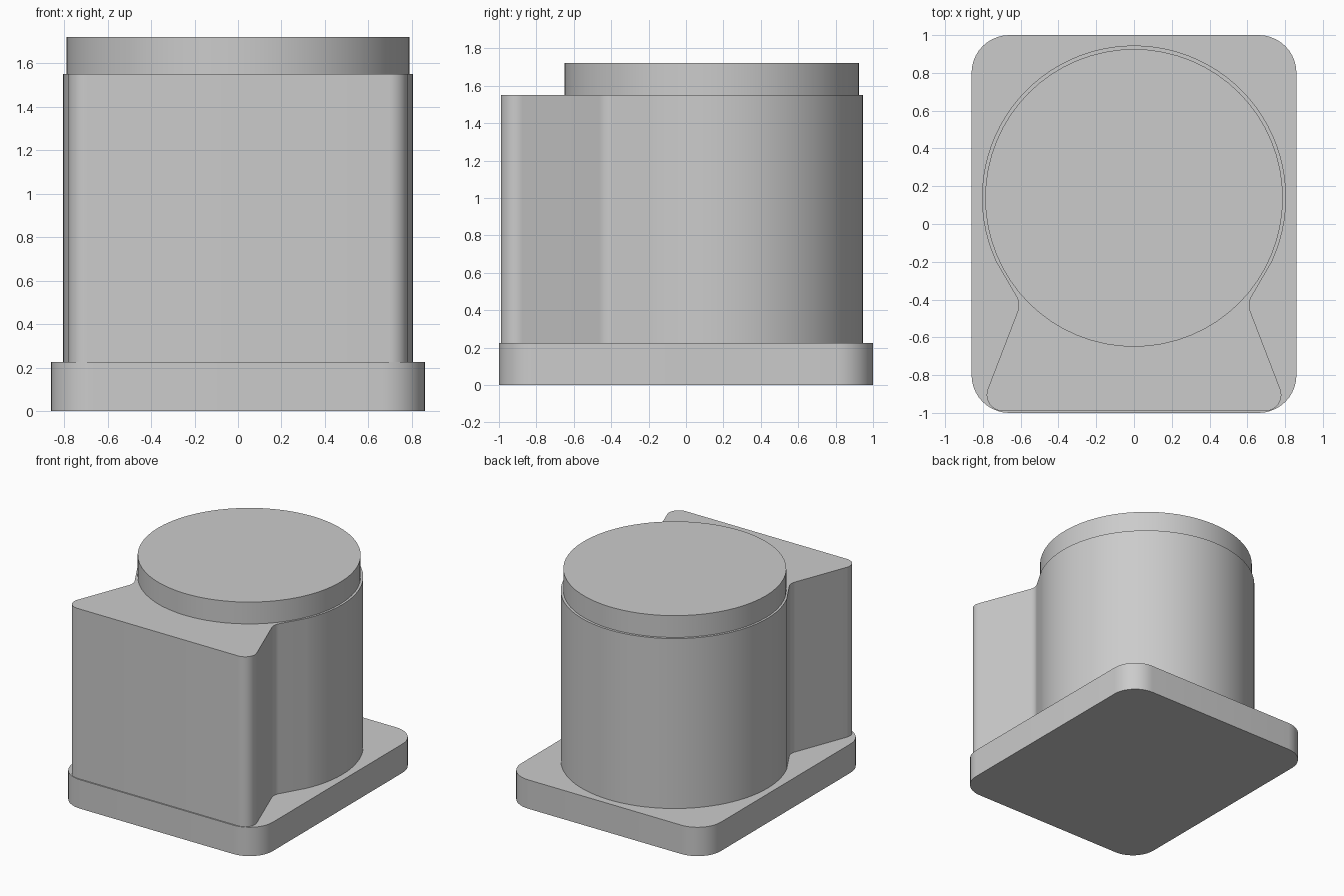
import bpy, bmesh
from math import radians, cos, sin

cube = bpy.data.objects.get("Cube")
if cube:
    bpy.data.objects.remove(cube, do_unlink=True)

grey = bpy.data.materials.new("plain grey")
grey.use_nodes = True
colour = (0.6, 0.6, 0.6, 1)
grey.diffuse_color = colour
grey.node_tree.nodes["Principled BSDF"].inputs["Base Color"].default_value = colour


def arc(cx, cy, r, start, end, steps):
    angles = [radians(start + (end - start) * i / steps) for i in range(steps + 1)]
    return [(cx + r * cos(a), cy + r * sin(a)) for a in angles]


def extrude(name, outline, z0, z1):
    """Turn a closed outline into an upright solid with smooth sides."""
    bm = bmesh.new()
    face = bm.faces.new([bm.verts.new((x, y, z0)) for x, y in outline])
    top = bmesh.ops.extrude_face_region(bm, geom=[face])["geom"]
    bmesh.ops.translate(bm, vec=(0, 0, z1 - z0),
                        verts=[v for v in top if isinstance(v, bmesh.types.BMVert)])
    bmesh.ops.recalc_face_normals(bm, faces=bm.faces)
    mesh = bpy.data.meshes.new(name)
    bm.to_mesh(mesh)
    bm.free()
    mesh.materials.append(grey)
    obj = bpy.data.objects.new(name, mesh)
    bpy.context.collection.objects.link(obj)
    bpy.ops.object.select_all(action="DESELECT")
    obj.select_set(True)
    bpy.context.view_layer.objects.active = obj
    bpy.ops.object.shade_smooth_by_angle(angle=radians(30))


# Base plate with rounded corners
half_x, half_y, corner = 0.86, 1.0, 0.2
plate = []
for i, (sx, sy) in enumerate([(1, 1), (-1, 1), (-1, -1), (1, -1)]):
    plate += arc(sx * (half_x - corner), sy * (half_y - corner), corner,
                 90 * i, 90 * i + 90, 10)
extrude("base_plate", plate, 0, 0.225)

# Body: round drum, narrow waist and flared flat front
half = arc(0.695, -0.905, 0.085, -90, 22, 10)    # rounded front corner
half += arc(0.7, -0.43, 0.09, 202, 150, 6)       # concave waist
half += arc(0, 0.14, 0.805, -25, 90, 28)         # drum
body = half + [(-x, y) for x, y in reversed(half[:-1])]
extrude("body", body, 0.225, 1.55)

# Round lid
extrude("lid", arc(0, 0.138, 0.788, 0, 360, 64)[:-1], 1.55, 1.72)
